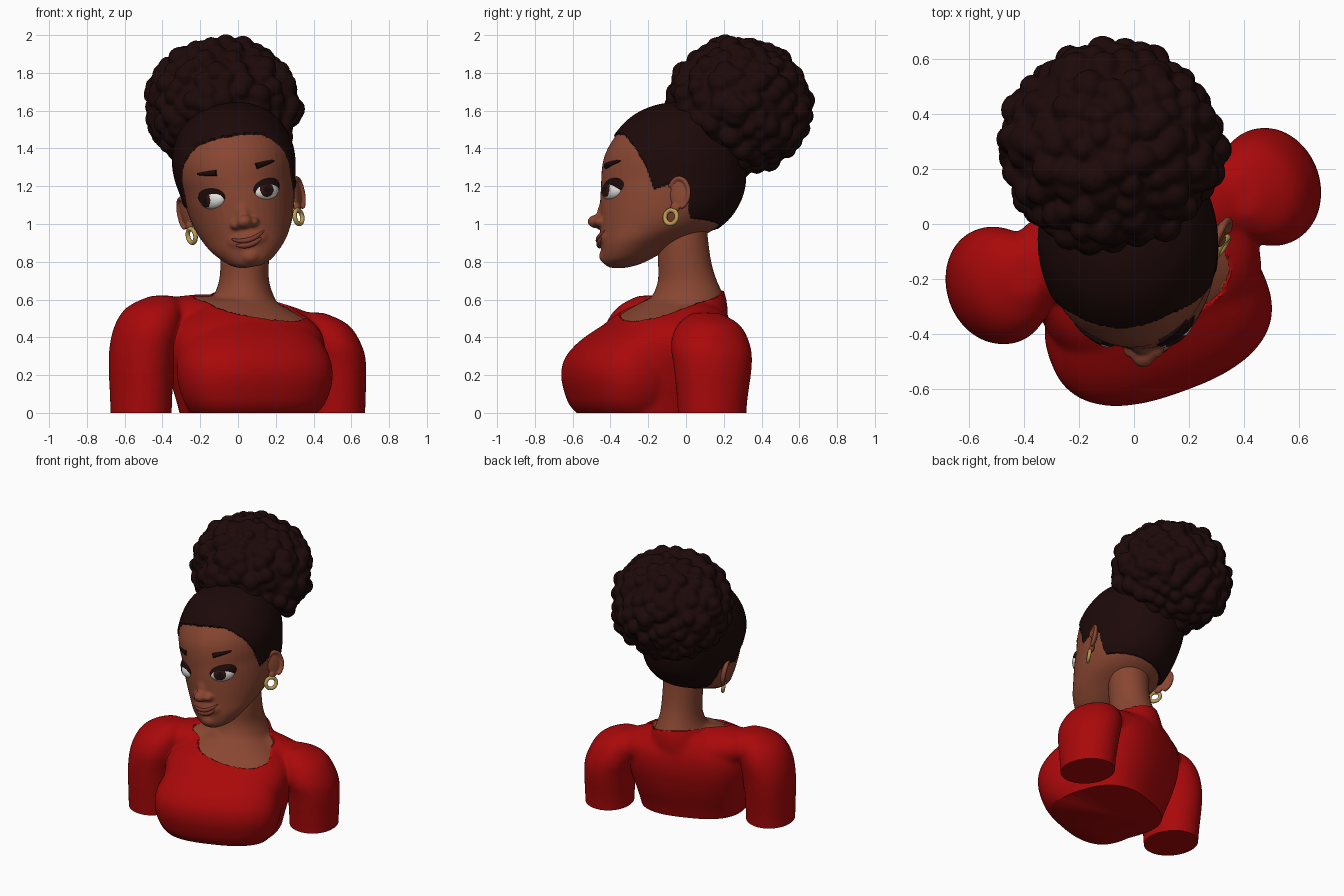
import bpy, bmesh, math, random
from math import radians, sin, cos, pi, sqrt
from mathutils import Matrix, Vector
from mathutils.bvhtree import BVHTree

random.seed(4)
cube = bpy.data.objects.get("Cube")
if cube:
    bpy.data.objects.remove(cube)


def material(name, r, g, b):
    m = bpy.data.materials.new(name)
    m.use_nodes = True
    m.diffuse_color = (r, g, b, 1)
    m.node_tree.nodes["Principled BSDF"].inputs["Base Color"].default_value = (r, g, b, 1)
    return m


SKIN = material("brown skin", .25, .062, .031)
HAIR = material("dark hair", .0125, .0028, .0028)
SHIRT = material("red shirt", .395, .0025, .003)
LIP = material("lip brown", .2, .044, .027)
WHITE = material("eye white", .8, .78, .74)
IRIS = material("iris brown", .028, .007, .005)
DARK = material("lash black", .011, .003, .003)
GOLD = material("gold", .5, .34, .09)

# Frames for the tilted head and the turned body
HEAD = Matrix.Translation((0, 0, 1.2)) @ Matrix.Rotation(radians(-10), 4, 'Y')
TURN = Matrix.Rotation(radians(20), 4, 'Z')
BODY = Matrix.Translation((0, -.05, 0)) @ TURN
IDENT = Matrix.Identity(4)


def ball(bm, loc, radii, rot=IDENT, detail=3):
    m = Matrix.Translation(loc) @ rot @ Matrix.Diagonal((*radii, 1))
    bmesh.ops.create_icosphere(bm, subdivisions=detail, radius=1, matrix=m)


def loft(bm, rings, matrix=IDENT, box=2, seg=48, sub=5):
    """Smooth closed skin through rings of (z, centre x, half width, front y, back y)."""
    def squared(v):
        return math.copysign(abs(v) ** (2 / box), v)

    p = [Vector(r) for r in rings]
    p = [p[0]] + p + [p[-1]]
    path = []
    for a, b, c, d in zip(p, p[1:], p[2:], p[3:]):
        for k in range(sub):
            t = k / sub
            path.append(.5 * (2 * b + (c - a) * t + (2 * a - 5 * b + 4 * c - d) * t * t
                              + (3 * b - a - 3 * c + d) * t ** 3))
    path.append(p[-1])
    angles = [2 * pi * k / seg for k in range(seg)]
    loops = []
    for z, cx, rx, yf, yb in path:
        loops.append([bm.verts.new(matrix @ Vector((
            cx + rx * squared(cos(a)), (yf + yb) / 2 + (yb - yf) / 2 * squared(sin(a)), z))) for a in angles])
    for u, v in zip(loops, loops[1:]):
        for k in range(seg):
            n = (k + 1) % seg
            bm.faces.new((u[k], u[n], v[n], v[k]))
    bm.faces.new(loops[0][::-1])
    bm.faces.new(loops[-1])


def finish(name, bm, mats, matrix=IDENT, voxel=0, smooth=0):
    """Turn a bmesh into an object, optionally fused and relaxed."""
    me = bpy.data.meshes.new(name)
    bm.to_mesh(me)
    bm.free()
    ob = bpy.data.objects.new(name, me)
    bpy.context.collection.objects.link(ob)
    if voxel:
        r = ob.modifiers.new("fuse", 'REMESH')
        r.mode, r.voxel_size = 'VOXEL', voxel
        s = ob.modifiers.new("relax", 'SMOOTH')
        s.factor, s.iterations = .5, smooth
        dg = bpy.context.evaluated_depsgraph_get()
        me = bpy.data.meshes.new_from_object(ob.evaluated_get(dg))
        ob.modifiers.clear()
        ob.data = me
    for m in mats:
        me.materials.append(m)
    me.shade_smooth()
    ob.matrix_world = matrix
    return ob


def slice_mesh(bm, point, normal, clear=False):
    bmesh.ops.bisect_plane(bm, geom=bm.verts[:] + bm.edges[:] + bm.faces[:],
                           plane_co=point, plane_no=normal, clear_inner=clear)


def dress(ob, rule, thickness, collar=None):
    """Give faces that meet the rule the second colour and puff them out a little."""
    bm = bmesh.new()
    bm.from_mesh(ob.data)
    if collar:
        slice_mesh(bm, *collar)
    bm.normal_update()
    for f in bm.faces:
        f.material_index = int(rule(f.calc_center_median()))
    for v, n in [(v, v.normal.copy()) for v in bm.verts]:
        if all(f.material_index for f in v.link_faces):
            v.co += n * thickness
    if collar:
        slice_mesh(bm, (0, 0, 0), (0, 0, 1), clear=True)
        rim = [e for e in bm.edges if e.is_boundary]
        for f in bmesh.ops.holes_fill(bm, edges=rim, sides=0)["faces"]:
            f.material_index = 1
    bmesh.ops.recalc_face_normals(bm, faces=bm.faces)
    bm.to_mesh(ob.data)
    bm.free()
    ob.data.shade_smooth()
    ob.data.set_sharp_from_angle(angle=radians(55))


# Body: trunk, bust, shoulders, arms and neck fused together
bm = bmesh.new()
loft(bm, [(-.1, 0, .32, -.42, .12), (.05, 0, .35, -.44, .16), (.2, 0, .385, -.45, .215),
          (.35, 0, .41, -.43, .25), (.46, 0, .38, -.35, .25), (.54, 0, .27, -.25, .225),
          (.6, 0, .17, -.15, .19)], BODY, 2.7)
loft(bm, [(-.03, -.02, .3, -.46, -.1), (.04, -.02, .36, -.53, -.1), (.12, -.02, .395, -.56, -.08),
          (.2, -.02, .408, -.575, -.06), (.28, -.02, .4, -.56, -.04), (.36, -.01, .365, -.5, -.02),
          (.43, 0, .31, -.41, 0), (.49, 0, .24, -.31, 0)], BODY, 2.5)
for s in (-1, 1):
    lift = -.09 if s > 0 else 0
    loft(bm, [(-.15, .545 * s, .145, -.165, .17), (.05, .545 * s, .15, -.175, .18),
              (.3 + lift / 2, .54 * s, .158, -.195, .21), (.45 + lift, .51 * s, .16, -.2, .21),
              (.55 + lift, .47 * s, .135, -.15, .17), (.61 + lift, .42 * s, .06, -.06, .08)], BODY)
ball(bm, BODY @ Vector((0, .03, .475)), (.5, .2, .137), TURN @ Matrix.Rotation(radians(5.5), 4, 'Y'))
loft(bm, [(.42, .03, .26, -.29, .2), (.54, .03, .2, -.24, .21), (.62, .03, .16, -.18, .2),
          (.7, .032, .133, -.15, .165), (.8, .035, .13, -.15, .135), (.95, .03, .135, -.15, .115),
          (1.08, .02, .13, -.14, .11)])
body = finish("body_and_shirt", bm, [SKIN, SHIRT], IDENT, .011, 34)
COLLAR = Vector((.03, -.03, .588)), Vector((.19, -.245, 1))


def is_shirt(c):
    below = (c - COLLAR[0]).dot(COLLAR[1]) < 0
    return below or (c.z < .66 and math.hypot(c.x - .03, (c.y + .05) * .85) > .33)


dress(body, is_shirt, .011, COLLAR)

# Head with nose, muzzle and chin
bm = bmesh.new()
loft(bm, [(-.433, 0, .05, -.41, -.31), (-.405, 0, .115, -.44, -.22), (-.33, 0, .192, -.45, -.08),
          (-.25, 0, .24, -.453, .11), (-.17, 0, .27, -.455, .22), (-.08, 0, .289, -.455, .28),
          (0, 0, .3, -.45, .305), (.08, 0, .314, -.447, .31), (.16, 0, .316, -.432, .31),
          (.24, 0, .298, -.392, .3), (.32, 0, .258, -.33, .26), (.375, 0, .2, -.265, .2),
          (.415, 0, .125, -.18, .1), (.432, 0, .05, -.1, .01)])
ball(bm, (0, -.435, -.12), (.036, .03, .1), Matrix.Rotation(radians(-18), 4, 'X'))
ball(bm, (0, -.474, -.19), (.044, .048, .036))
ball(bm, (0, -.395, -.285), (.12, .072, .07))
ball(bm, (0, -.405, -.375), (.06, .056, .048))
for s in (-1, 1):
    ball(bm, (.045 * s, -.452, -.2), (.032, .036, .026))
head = finish("head_and_hairline", bm, [SKIN, HAIR], HEAD, .008, 9)

HAIRLINE = [(-.6, .27), (-.37, .265), (-.325, .245), (-.27, .16), (-.21, .05), (-.17, -.07),
            (-.09, -.04), (0, -.06), (.02, -.21), (.6, -.21)]


def is_hair(c):
    for (y0, z0), (y1, z1) in zip(HAIRLINE, HAIRLINE[1:]):
        if y0 <= c.y < y1:
            return c.z > z0 + (z1 - z0) * (c.y - y0) / (y1 - y0)
    return False


dress(head, is_hair, .01)
tree = BVHTree.FromPolygons([v.co for v in head.data.vertices], [p.vertices for p in head.data.polygons])


def on_face(x, z):
    return tree.ray_cast(Vector((x, -2, z)), Vector((0, 1, 0)))[:2]


def face_tube(name, points, mat):
    """Tapered tube lying on the face; points are (x, z, radius)."""
    cu = bpy.data.curves.new(name, 'CURVE')
    cu.dimensions, cu.bevel_depth, cu.bevel_resolution, cu.use_fill_caps = '3D', 1, 3, True
    sp = cu.splines.new('POLY')
    sp.points.add(len(points) - 1)
    for q, (x, z, r) in zip(sp.points, points):
        q.co = (*on_face(x, z)[0], 1)
        q.radius = r
    sp.use_smooth = True
    cu.materials.append(mat)
    ob = bpy.data.objects.new(name, cu)
    bpy.context.collection.objects.link(ob)
    ob.matrix_world = HEAD


# Smiling mouth
span = [k / 8 for k in range(-8, 9)]
for name, half, drop, r in (("upper_lip", .09, 0, .013), ("lower_lip", .07, .025, .016)):
    face_tube(name, [(.006 + half * t, -.29 - drop + 3.5 * (half * t) ** 2 + .008 * t,
                      r * sqrt(1.03 - t * t)) for t in span], LIP)

for s, side in ((-1, "right"), (1, "left")):
    # Brow
    face_tube(side + "_brow", [(s * (.105 + .1 * t) + .006, .088 + .012 * t, .016 * sqrt(1.1 - t))
                               for t in [k / 8 for k in range(9)]], DARK)
    # Eye and lash, turned to follow the face
    p, n = on_face(.152 * s, -.046)
    turn = HEAD @ Matrix.Translation(p) @ n.to_track_quat('-Y', 'Z').to_matrix().to_4x4()
    bm = bmesh.new()
    ball(bm, (0, .015, 0), (.08, .041, .052), detail=5)
    for f in bm.faces:
        c = f.calc_center_median()
        d = math.hypot(c.x + .024 - .004 * s, c.z - .004)
        f.material_index = 2 if d < .02 else 1 if d < .041 else 0
    finish(side + "_eye", bm, [WHITE, IRIS, DARK], turn)
    bm = bmesh.new()
    ball(bm, (.006 * s, .019, .012), (.09, .041, .055), Matrix.Rotation(radians(-7 * s), 4, 'Y'), 4)
    finish(side + "_lash", bm, [DARK], turn)
    # Ear with a raised rim and a lobe
    bm = bmesh.new()
    ball(bm, (0, 0, 0), (.016, .055, .078))
    ball(bm, (0, -.025, -.075), (.018, .028, .028))
    for k in range(25):
        a = radians(-70 + 9 * k)
        ball(bm, (.012 * s, .058 * cos(a), .08 * sin(a)), (.014, .013, .013), detail=2)
    finish(side + "_ear", bm, [SKIN],
           HEAD @ Matrix.Translation((.299 * s, -.035, -.092)) @ Matrix.Rotation(radians(-22 * s), 4, 'Z'), .006, 5)
    # Hoop earring
    bpy.ops.mesh.primitive_torus_add(major_radius=.037, minor_radius=.012, major_segments=32, minor_segments=12)
    hoop = bpy.context.object
    hoop.name = side + "_earring"
    hoop.data.materials.append(GOLD)
    hoop.data.shade_smooth()
    hoop.matrix_world = (HEAD @ Matrix.Translation((.287 * s, -.08, -.216))
                         @ Matrix.Rotation(radians(-32 * s), 4, 'Z') @ Matrix.Rotation(pi / 2, 4, 'Y'))

# Curly bun: a core covered in evenly spread soft curls
bm = bmesh.new()
centre, size = Vector((-.082, .28, 1.625)), Vector((.385, .357, .342))
ball(bm, centre, size * .98, detail=4)
count = 210
for k in range(count):
    z = 1 - 2 * (k + .5) / count
    a = k * pi * (3 - sqrt(5)) + random.uniform(-.15, .15)
    d = Vector((sqrt(1 - z * z) * cos(a), sqrt(1 - z * z) * sin(a), z))
    r = random.uniform(.044, .064)
    ball(bm, centre + d * size * random.uniform(.92, .98), (r, r, r), detail=2)
finish("curly_bun", bm, [HAIR], IDENT, .011, 2)
